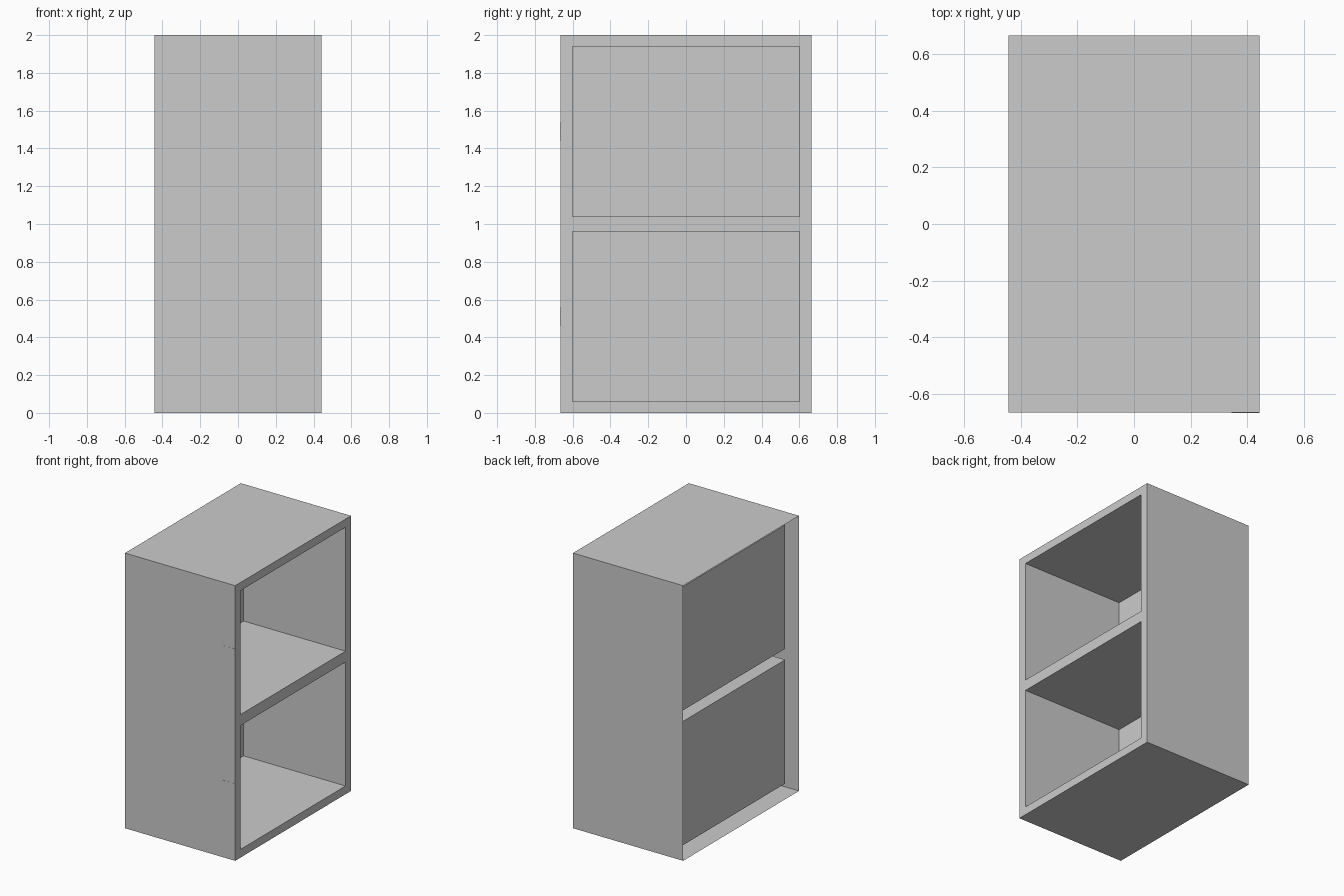
import bpy, bmesh

if "Cube" in bpy.data.objects:
    bpy.data.objects.remove(bpy.data.objects["Cube"])

HX, HY, H = 0.443, 0.665, 2.0   # half depth, half width, height
BACK = -0.376                   # rear of the compartments


def add_object(name, bm):
    mesh = bpy.data.meshes.new(name)
    bm.to_mesh(mesh)
    bm.free()
    obj = bpy.data.objects.new(name, mesh)
    bpy.context.collection.objects.link(obj)
    return obj


# Cabinet shell: rim grid facing +x, two pushed-in compartments, open rear
bm = bmesh.new()
ys = [-HY, -0.602, 0.602, HY]
zs = [0, 0.06, 0.96, 1.04, 1.94, H]
grid = [[bm.verts.new((HX, y, z)) for y in ys] for z in zs]
openings = []
for r in range(len(zs) - 1):
    for c in range(len(ys) - 1):
        f = bm.faces.new((grid[r][c], grid[r][c + 1],
                          grid[r + 1][c + 1], grid[r + 1][c]))
        if c == 1 and r in (1, 3):
            openings.append(f)
outline = [e for e in bm.edges if e.is_boundary]

# Outer walls
walls = bmesh.ops.extrude_edge_only(bm, edges=outline)["geom"]
for v in walls:
    if isinstance(v, bmesh.types.BMVert):
        v.co.x = -HX

# Compartments
for f in bmesh.ops.extrude_discrete_faces(bm, faces=openings)["faces"]:
    for v in f.verts:
        v.co.x = BACK

bmesh.ops.recalc_face_normals(bm, faces=bm.faces)
bm.normal_update()
rim = max(bm.faces, key=lambda f: f.calc_center_median().x)
if rim.normal.x < 0:
    bmesh.ops.reverse_faces(bm, faces=bm.faces)
add_object("cabinet_shell", bm)

# Thin hinge plates, almost flush with the -y wall
for name, z in (("lower_hinge_plate", 0.51), ("upper_hinge_plate", 1.49)):
    bm = bmesh.new()
    bmesh.ops.create_cube(bm, size=1)
    for v in bm.verts:
        v.co = (v.co.x * 0.1 + HX - 0.05, v.co.y * 0.002 - HY, v.co.z * 0.1 + z)
    add_object(name, bm)
